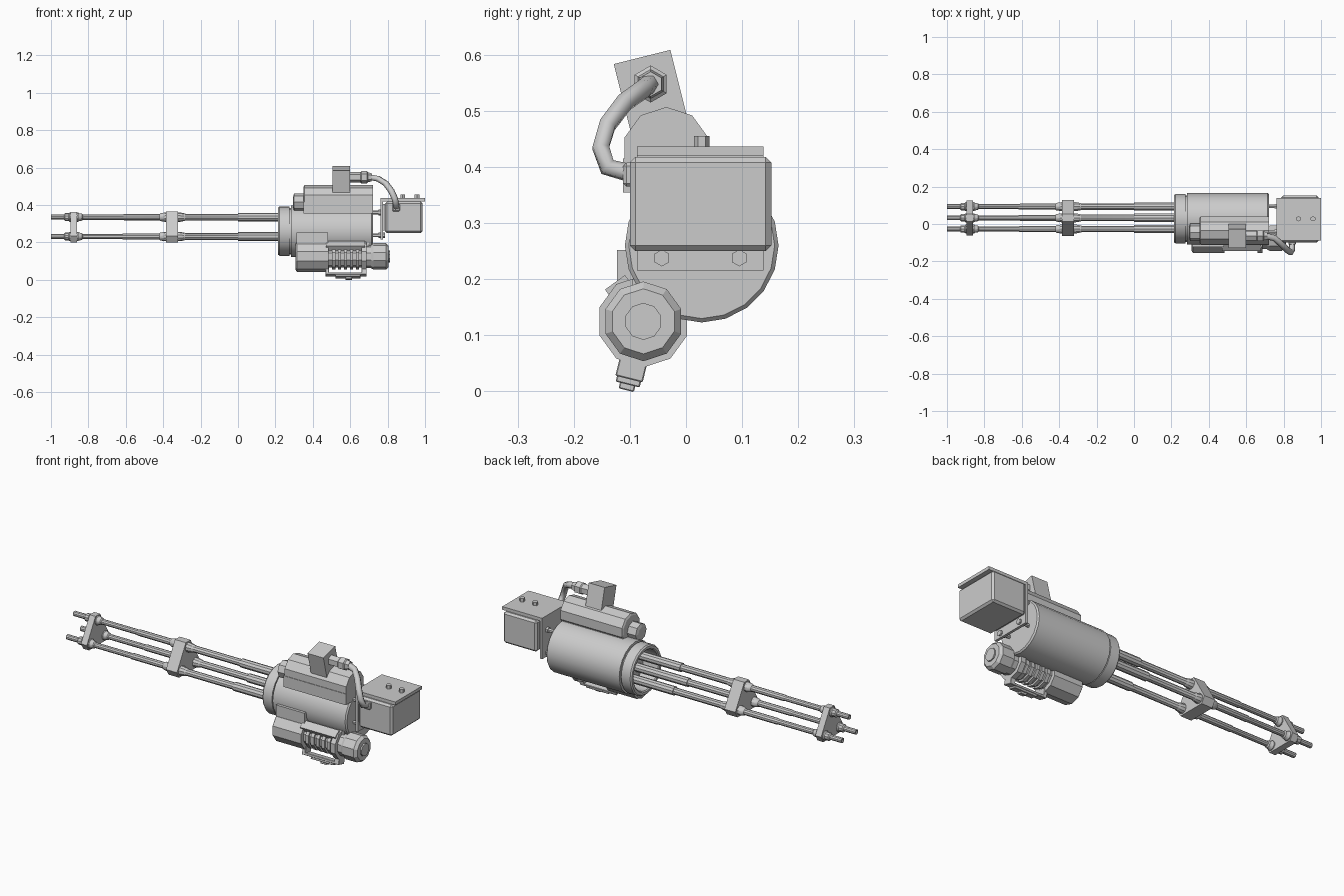
import bpy, bmesh
from math import sin, cos, pi, radians
from mathutils import Matrix, Vector

if "Cube" in bpy.data.objects:
    bpy.data.objects.remove(bpy.data.objects["Cube"])


def finish(name, bm, smooth=False):
    bmesh.ops.recalc_face_normals(bm, faces=bm.faces)
    me = bpy.data.meshes.new(name)
    bm.to_mesh(me)
    bm.free()
    ob = bpy.data.objects.new(name, me)
    bpy.context.collection.objects.link(ob)
    if smooth:
        bpy.ops.object.select_all(action='DESELECT')
        ob.select_set(True)
        bpy.context.view_layer.objects.active = ob
        bpy.ops.object.shade_smooth_by_angle(angle=radians(32))
    return ob


def sweep(name, rings, smooth=False):
    """Skin a list of rings and cap both ends."""
    bm = bmesh.new()
    vs = [[bm.verts.new(p) for p in ring] for ring in rings]
    n = len(rings[0])
    for a, b in zip(vs, vs[1:]):
        for i in range(n):
            j = (i + 1) % n
            bm.faces.new((a[i], a[j], b[j], b[i]))
    bm.faces.new(vs[0])
    bm.faces.new(vs[-1])
    return finish(name, bm, smooth)


def lathe(name, profile, y, z, n=10, smooth=False):
    """Turn (x, radius) points around an axis along x, one vertex on top."""
    return sweep(name, [[(x, y + r * sin(2 * pi * i / n), z + r * cos(2 * pi * i / n))
                         for i in range(n)] for x, r in profile], smooth)


def prism(name, outline, x0, x1):
    """Extrude a (y, z) outline along x."""
    return sweep(name, [[(x, y, z) for y, z in outline] for x in (x0, x1)])


def box(name, lo, hi, bevel=0.0, tilt=0.0, pivot=(0, 0, 0)):
    bm = bmesh.new()
    bmesh.ops.create_cube(bm, size=1)
    lo, hi = Vector(lo), Vector(hi)
    for v in bm.verts:
        v.co = (lo + hi) / 2 + Vector(a * b for a, b in zip(v.co, hi - lo))
    if bevel:
        bmesh.ops.bevel(bm, geom=bm.edges[:], offset=bevel, segments=1, affect='EDGES', profile=0.5)
    p = Matrix.Translation(pivot)
    bm.transform(p @ Matrix.Rotation(radians(tilt), 4, 'X') @ p.inverted())
    return finish(name, bm)


# Main housing with hollow front collar
CY, CZ = 0.028, 0.26
lathe("main_housing", [(0.31, 0.107), (0.22, 0.107), (0.215, 0.113), (0.215, 0.126), (0.222, 0.132),
                       (0.275, 0.132), (0.275, 0.124), (0.283, 0.124), (0.283, 0.137),
                       (0.715, 0.137), (0.722, 0.13)], CY, CZ, 20, True)

# Three barrels in a triangle, with collars at each clamp
BY, BZ, BR = 0.033, 0.266, 0.069
tube = [(-0.96, 0.008), (-1, 0.008), (-1, 0.0135), (-0.93, 0.0135), (-0.925, 0.021), (-0.905, 0.021),
        (-0.9, 0.025), (-0.855, 0.025), (-0.85, 0.021), (-0.835, 0.019), (-0.83, 0.014),
        (-0.62, 0.014), (-0.61, 0.0165), (-0.42, 0.0165), (-0.415, 0.021), (-0.39, 0.025),
        (-0.31, 0.025), (-0.285, 0.02), (-0.28, 0.018), (0, 0.018), (0, 0.023), (0.32, 0.023)]
for k in range(3):
    a = 2 * pi * k / 3
    lathe(f"barrel_{k + 1}", tube, BY + BR * sin(a), BZ + BR * cos(a), 10, True)

# Triangular clamps with cut corners
outline = []
for k in range(3):
    a = 2 * pi * k / 3
    for s in (-0.02, 0.02):
        outline.append((BY + 0.1 * sin(a) + s * cos(a), BZ + 0.1 * cos(a) - s * sin(a)))
prism("front_clamp", [(BY + (y - BY) * .97, BZ + (z - BZ) * .97) for y, z in outline], -0.895, -0.86)
prism("middle_clamp", outline, -0.385, -0.32)

# Upper drive motor and its saddle
lathe("upper_motor", [(0.35, 0.068), (0.355, 0.078), (0.722, 0.078)], -0.035, 0.429)
lathe("upper_motor_nose", [(0.295, 0.03), (0.3, 0.047), (0.36, 0.047)], -0.045, 0.415, 8)
box("upper_motor_saddle", (0.35, -0.112, 0.355), (0.722, 0.035, 0.415))

# Tilted junction box and hose fitting
pv = (0, -0.063, 0.53)
box("junction_box", (0.505, -0.115, 0.455), (0.60, -0.011, 0.598), tilt=14, pivot=(0, -0.063, 0.535))
lathe("hose_fitting", [(0.595, 0.028), (0.655, 0.028), (0.66, 0.033), (0.69, 0.033), (0.695, 0.026),
                       (0.715, 0.022)], -0.063, 0.548, 6)

# Hose curling from the fitting to the side of the rear box
cu = bpy.data.curves.new("hose", 'CURVE')
cu.dimensions = '3D'
cu.bevel_depth = 0.017
cu.bevel_resolution = 1
cu.use_fill_caps = True
path = [(0.70, -0.063, 0.55), (0.75, -0.075, 0.54), (0.79, -0.11, 0.515), (0.82, -0.14, 0.475),
        (0.838, -0.152, 0.435), (0.845, -0.14, 0.4), (0.845, -0.095, 0.388)]
sp = cu.splines.new('POLY')
sp.points.add(len(path) - 1)
for p, c in zip(sp.points, path):
    p.co = (*c, 1)
hose = bpy.data.objects.new("hose", cu)
bpy.context.collection.objects.link(hose)
box("hose_socket", (0.825, -0.112, 0.365), (0.866, -0.09, 0.408), 0.006)

# Rear box on its bent bracket
box("rear_box", (0.787, -0.1, 0.25), (0.987, 0.152, 0.418), 0.01)
prof = [(0.762, 0.216), (0.776, 0.216), (0.776, 0.42), (1.0, 0.42), (1.0, 0.437), (0.762, 0.437)]
sweep("rear_bracket", [[(x, y, z) for x, z in prof] for y in (-0.087, 0.138)])
box("rear_box_pad", (0.77, -0.075, 0.265), (0.79, 0.126, 0.405))
for i, (y, z) in enumerate([(-0.043, 0.238), (0.095, 0.238), (-0.043, 0.36), (0.095, 0.36)]):
    lathe(f"standoff_{i + 1}", [(0.71, 0.01), (0.75, 0.01), (0.75, 0.015), (0.785, 0.015)], y, z, 6)
for i, x in enumerate((0.88, 0.957)):
    bm = bmesh.new()
    bmesh.ops.create_cone(bm, cap_ends=True, segments=6, radius1=0.014, radius2=0.014, depth=0.03,
                          matrix=Matrix.Translation((x, 0.028, 0.44)))
    finish(f"lid_bolt_{i + 1}", bm)

# Lower motor: front drum, ribbed middle, rear collar and cap
LY, LZ = -0.076, 0.125
lower = [(0.308, 0.072), (0.315, 0.082), (0.485, 0.082), (0.485, 0.06)]
for k in range(5):
    x = 0.502 + k * 0.032
    lower += [(x, 0.06), (x, 0.07), (x + 0.018, 0.07), (x + 0.018, 0.06)]
lower += [(0.66, 0.06), (0.66, 0.082), (0.688, 0.082), (0.688, 0.062), (0.71, 0.062), (0.725, 0.071),
          (0.79, 0.071), (0.805, 0.058), (0.805, 0.033), (0.813, 0.033)]
lathe("lower_motor", lower, LY, LZ)
box("lower_motor_mount", (0.312, -0.123, 0.17), (0.482, 0.03, 0.252))
box("lower_motor_rear_mount", (0.52, -0.095, 0.17), (0.70, 0.02, 0.2))
piv = (0, LY, LZ)
box("lower_motor_rail", (0.47, LY - 0.022, LZ + 0.05), (0.68, LY + 0.022, LZ + 0.086),
    tilt=36, pivot=piv)

# Tilted handle under the lower motor
for name, x0, x1, w, d0, d1 in [("handle_front_post", 0.468, 0.487, 0.025, 0.06, 0.106),
                                ("handle_rear_post", 0.66, 0.688, 0.025, 0.06, 0.106),
                                ("handle_bar", 0.468, 0.688, 0.025, 0.094, 0.106),
                                ("handle_grip", 0.52, 0.655, 0.022, 0.104, 0.116),
                                ("handle_catch", 0.575, 0.61, 0.014, 0.11, 0.1265)]:
    box(name, (x0, LY - w, LZ - d1), (x1, LY + w, LZ - d0), 0.002, -14, piv)
